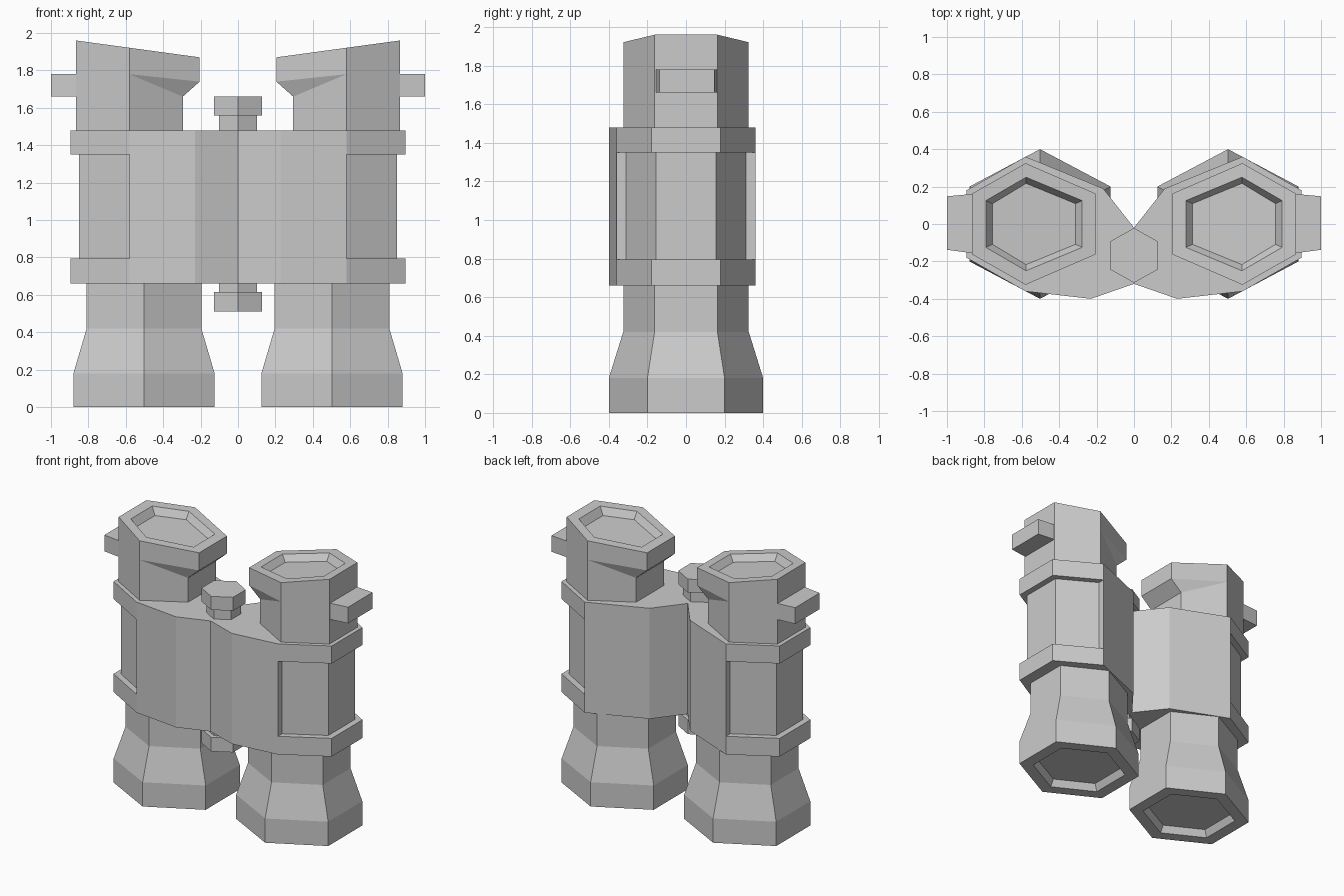
import bpy, bmesh

if "Cube" in bpy.data.objects:
    bpy.data.objects.remove(bpy.data.objects["Cube"])


def hexagon(cx, cy, hw, ry, z, inner=None):
    """Hexagon ring with points along y; z may be a number or a function of x."""
    iw = hw if inner is None else inner
    pts = [(cx, -ry), (cx + hw, -ry / 2), (cx + hw, ry / 2),
           (cx, ry), (cx - iw, ry / 2), (cx - iw, -ry / 2)]
    zf = z if callable(z) else (lambda x: z)
    return [(x, cy + y, zf(x)) for x, y in pts]


def loft(name, rings, mirror=False):
    """Skin a stack of equal-length rings and cap both ends."""
    bm = bmesh.new()
    loops = [[bm.verts.new(p) for p in r] for r in rings]
    n = len(loops[0])
    for a, b in zip(loops, loops[1:]):
        for i in range(n):
            j = (i + 1) % n
            bm.faces.new((a[i], a[j], b[j], b[i]))
    bm.faces.new(loops[0][::-1])
    bm.faces.new(loops[-1])
    bmesh.ops.remove_doubles(bm, verts=bm.verts, dist=0.0005)
    bmesh.ops.recalc_face_normals(bm, faces=bm.faces)
    mesh = bpy.data.meshes.new(name)
    bm.to_mesh(mesh)
    bm.free()
    ob = bpy.data.objects.new(name, mesh)
    bpy.context.collection.objects.link(ob)
    if mirror:
        ob.modifiers.new("Mirror", 'MIRROR').use_mirror_merge = False
    return ob


# Body: one outline, stepped in at the outer sides between the two bands
def body_ring(side, z):
    half = [(0, -.32), (.23, -.4), (.58, -.36)] + side + [(.58, .36), (.165, .19), (0, -.02)]
    full = half + [(-x, y) for x, y in half[-2:0:-1]]
    return [(x, y, z) for x, y in full]


band = [(.58, -.36), (.895, -.18), (.895, .18), (.58, .36)]
grip = [(.58, -.31), (.85, -.155), (.85, .155), (.58, .31)]
loft("body", [body_ring(s, z) for s, z in
              [(band, .66), (band, .795), (grip, .795), (grip, 1.35), (band, 1.35), (band, 1.48)]])

# Objective barrels, with a sunken lens underneath
barrel = [(.70, .05), (.77, 0), (1, 0), (1, .18), (.813, .42), (.813, .70)]
loft("objective_barrel",
     [hexagon(.5025, 0, .3775 * s, .4 * s, z) for s, z in barrel], mirror=True)


# Eyepieces: slanted top, inner lip overhanging a narrower neck
def top(x, drop=0):
    return 1.96 - (.865 - x) * .09 / .66 - drop


def under(inner_z):
    return lambda x: inner_z if x < .5 else 1.78


loft("eyepiece", [
    hexagon(.58, 0, .285, .325, 1.45),
    hexagon(.58, 0, .285, .325, under(1.66)),
    hexagon(.58, 0, .285, .325, under(1.74), inner=.375),
    hexagon(.58, 0, .285, .325, top, inner=.375),
    hexagon(.577, 0, .215, .25, top, inner=.30),
    hexagon(.577, 0, .18, .217, lambda x: top(x, .05), inner=.265),
], mirror=True)

# Strap lugs on the outer sides
loft("strap_lug", [[(x, a, 1.66), (x, b, 1.66), (x, b, 1.78), (x, a, 1.78)]
                   for x, a, b in [(.85, -.158, .162), (1, -.138, .148)]], mirror=True)

# Centre hinge: shaft through the body with a knob at each end
knob = [(.147, .51), (.147, .615), (.115, .615), (.115, 1.56), (.147, 1.56), (.147, 1.66)]
loft("focus_hinge", [hexagon(0, -.168, r * .88, r, z) for r, z in knob])
